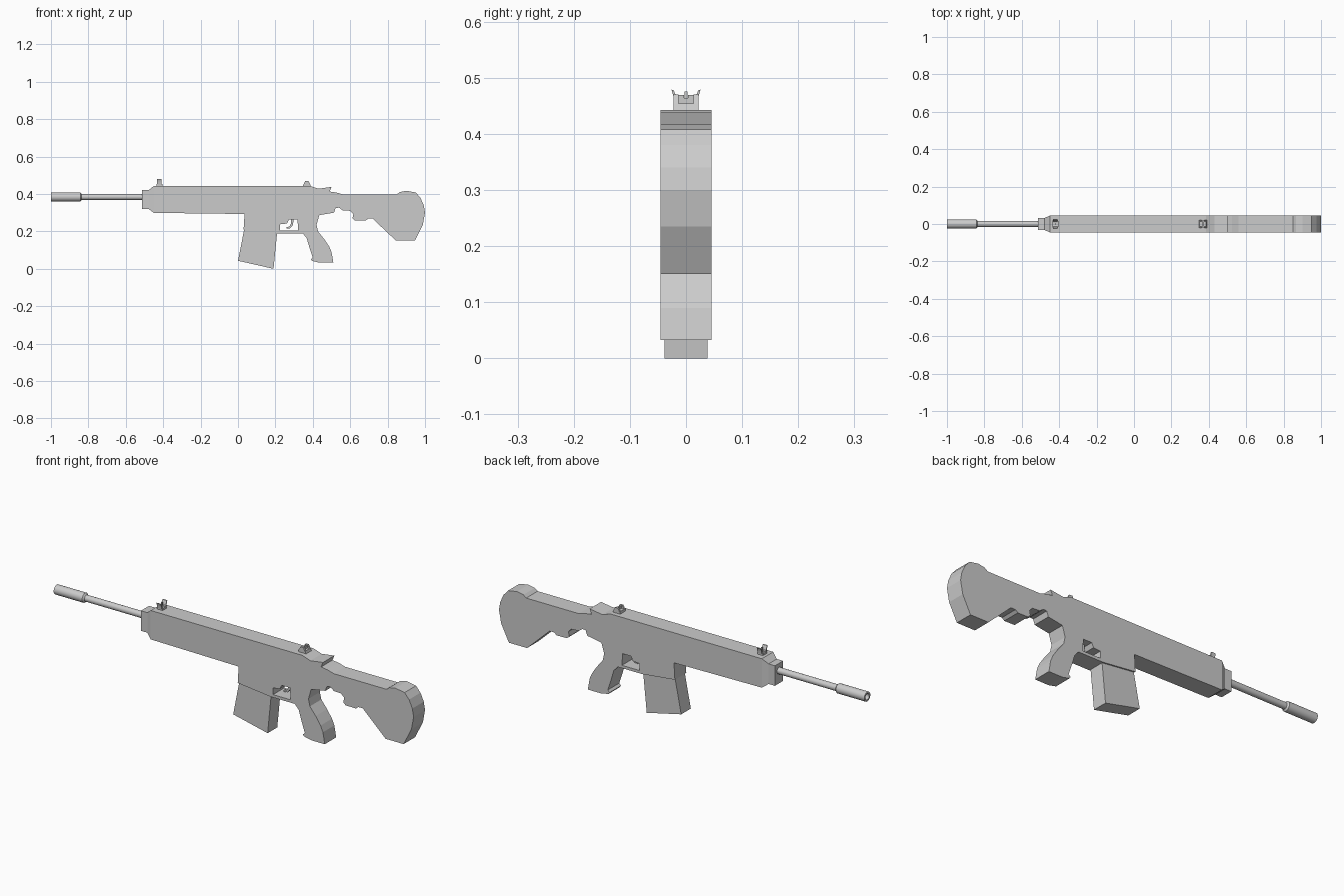
import bpy, bmesh
from math import pi, cos, sin

if "Cube" in bpy.data.objects:
    bpy.data.objects.remove(bpy.data.objects["Cube"])


def finish(name, bm):
    bmesh.ops.recalc_face_normals(bm, faces=bm.faces)
    me = bpy.data.meshes.new(name)
    bm.to_mesh(me)
    bm.free()
    ob = bpy.data.objects.new(name, me)
    bpy.context.collection.objects.link(ob)
    return ob


def loft(name, rings, closed=False):
    bm = bmesh.new()
    loops = [[bm.verts.new(p) for p in r] for r in rings]
    pairs = list(zip(loops, loops[1:]))
    if closed:
        pairs.append((loops[-1], loops[0]))
    for a, b in pairs:
        for i in range(len(a)):
            j = (i + 1) % len(a)
            bm.faces.new((a[i], a[j], b[j], b[i]))
    if not closed:
        bm.faces.new(loops[0])
        bm.faces.new(loops[-1])
    return finish(name, bm)


def side_prism(name, pts, y0, y1):
    return loft(name, [[(x, y, z) for x, z in pts] for y in (y0, y1)])


def end_prism(name, pts, x0, x1):
    return loft(name, [[(x, y, z) for y, z in pts] for x in (x0, x1)])


def lathe_x(name, profile, cz, n=20, closed=False):
    rings = [[(x, r * cos(2 * pi * i / n), cz + r * sin(2 * pi * i / n))
              for i in range(n)] for x, r in profile]
    ob = loft(name, rings, closed)
    bpy.context.view_layer.objects.active = ob
    ob.select_set(True)
    bpy.ops.object.shade_smooth_by_angle(angle=0.6)
    ob.select_set(False)
    return ob


# Main body, grip and stock silhouette
body = side_prism("body", [
    (-.45, .443), (.385, .443), (.43, .428), (.50, .438), (.49, .413), (.525, .408),
    (.56, .398), (.85, .398), (.865, .41), (.90, .417), (.95, .408), (.975, .38),
    (.993, .34), (1, .30), (.988, .235), (.945, .15), (.845, .15), (.72, .268),
    (.695, .268), (.682, .257), (.625, .258), (.612, .27), (.617, .293), (.60, .31),
    (.56, .312), (.54, .327), (.522, .325), (.513, .30), (.435, .287), (.42, .235),
    (.428, .20), (.46, .16), (.487, .12), (.50, .09), (.51, .033), (.435, .033),
    (.395, .042), (.39, .05), (.40, .06), (.38, .12), (.367, .165), (.345, .19),
    (.21, .19), (.03, .21), (.035, .293), (-.45, .299)], -.045, .045)

# Trigger guard opening
hole = side_prism("guard_cutter", [
    (.225, .204), (.225, .238), (.262, .242), (.272, .263), (.318, .263), (.322, .204)],
    -.1, .1)
hole.hide_render = True
hole.hide_viewport = True
hole.display_type = 'WIRE'
mod = body.modifiers.new("guard_hole", 'BOOLEAN')
mod.object = hole
mod.solver = 'EXACT'

# Trigger
side_prism("trigger", [
    (.282, .27), (.298, .27), (.294, .235), (.28, .217), (.258, .215), (.258, .222),
    (.275, .226), (.283, .24)], -.01, .01)

# Tapered front block
loft("front_block", [
    [(x, -w, lo), (x, w, lo), (x, w, hi), (x, -w, hi)]
    for x, w, lo, hi in ((-.513, .032, .32, .42), (-.478, .032, .32, .42),
                         (-.45, .045, .299, .443))])

# Magazine
side_prism("magazine", [(.035, .22), (.21, .20), (.19, 0), (0, .043)], -.038, .038)

# Barrel and hollow muzzle sleeve
lathe_x("barrel", [(-.85, .016), (-.50, .016)], .384)
lathe_x("muzzle_sleeve", [(-1, .015), (-1, .024), (-.843, .024), (-.836, .016),
                          (-.9, .015)], .384, closed=True)

# Front sight: base, curved ears and post
end_prism("front_sight_base", [(-.015, .44), (.015, .44), (.015, .453), (-.015, .453)],
          -.435, -.405)
for s, side in ((-1, "left"), (1, "right")):
    end_prism("front_sight_ear_" + side, [
        (s * .008, .45), (s * .02, .452), (s * .022, .466), (s * .026, .479),
        (s * .022, .478), (s * .017, .466), (s * .014, .458), (s * .008, .456)],
        -.432, -.408)
end_prism("front_sight_post", [(-.003, .45), (.003, .45), (.003, .476), (-.003, .476)],
          -.423, -.417)

# Rear sight: base, side walls and notched plate
side_prism("rear_sight_base", [(.347, .44), (.39, .44), (.385, .454), (.35, .454)],
           -.022, .022)
for s, side in ((-1, "left"), (1, "right")):
    side_prism("rear_sight_wall_" + side, [
        (.35, .45), (.386, .45), (.376, .47), (.36, .47)], s * .022, s * .013)
end_prism("rear_sight_plate", [
    (-.02, .45), (.02, .45), (.02, .469), (.004, .469), (.004, .464), (-.004, .464),
    (-.004, .469), (-.02, .469)], .366, .373)
